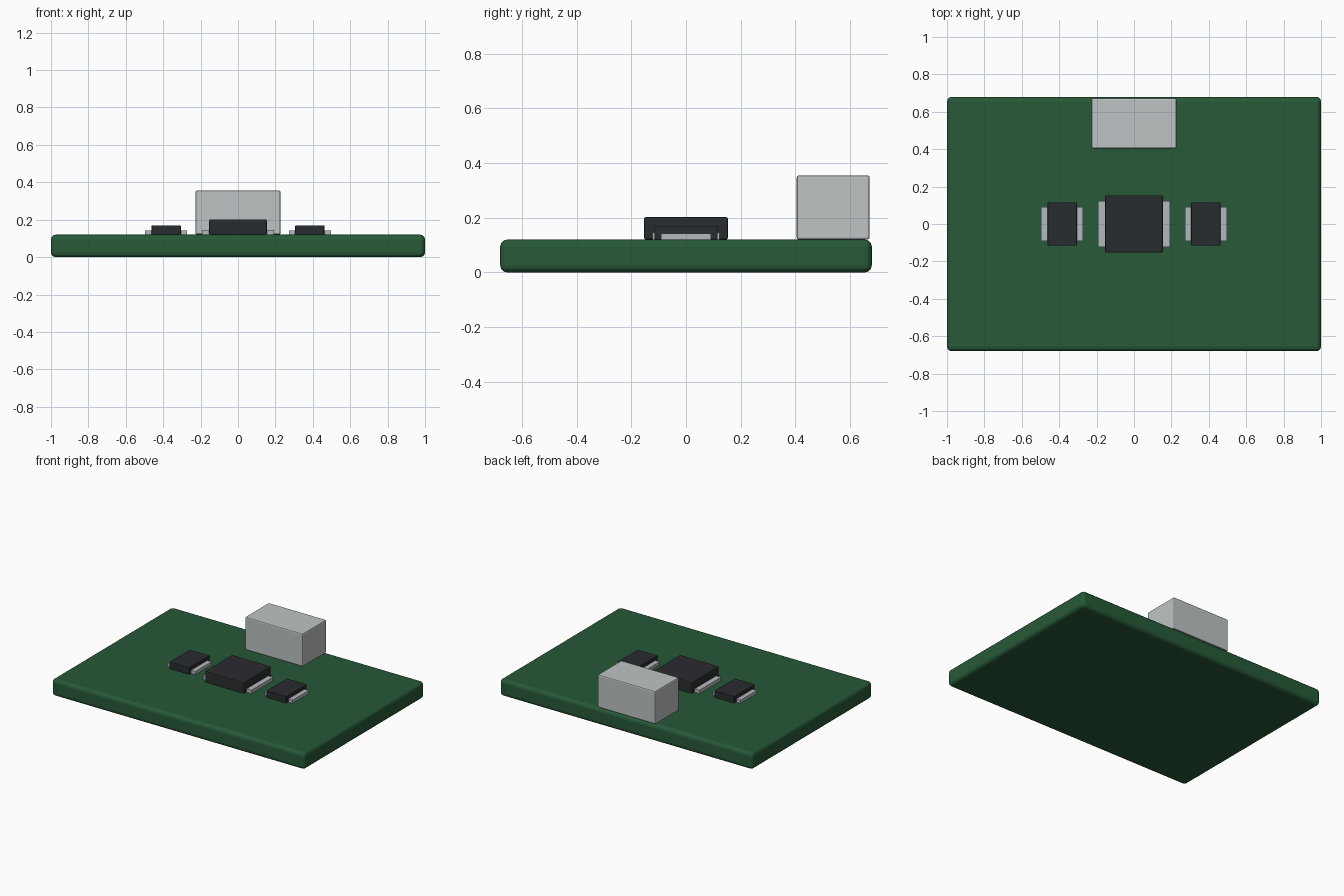
import bpy

if "Cube" in bpy.data.objects:
    bpy.data.objects.remove(bpy.data.objects["Cube"])


def material(name, color):
    m = bpy.data.materials.new(name)
    m.diffuse_color = (*color, 1)
    m.use_nodes = True
    m.node_tree.nodes["Principled BSDF"].inputs["Base Color"].default_value = m.diffuse_color
    return m


GREEN = material("board_green", (0.02, 0.10, 0.04))
BLACK = material("package_black", (0.022, 0.025, 0.029))
METAL = material("shell_metal", (0.52, 0.55, 0.55))
SOLDER = material("solder_metal", (0.45, 0.48, 0.50))


def box(name, x, y, z, mat, bevel=0.0, segments=2):
    """Box from (min, max) ranges on each axis, with rounded edges."""
    spans = (x, y, z)
    bpy.ops.mesh.primitive_cube_add(size=1, location=[(a + b) / 2 for a, b in spans])
    ob = bpy.context.object
    ob.name = name
    ob.scale = [b - a for a, b in spans]
    bpy.ops.object.transform_apply(location=False, rotation=False, scale=True)
    ob.data.materials.append(mat)
    if bevel:
        mod = ob.modifiers.new("rounded_edges", 'BEVEL')
        mod.width = bevel
        mod.segments = segments
    return ob


TOP = 0.12


def chip(name, cx, half_x, half_y, height, pad_out, pad_half_y, pad_height, bevel):
    """Black package with a solder strip sticking out on each side."""
    box(name + "_body", (cx - half_x, cx + half_x), (-half_y, half_y),
        (TOP, height), BLACK, bevel)
    for side, label in ((-1, "left"), (1, "right")):
        xs = sorted((cx + side * (half_x - 0.012), cx + side * pad_out))
        box(f"{name}_{label}_contact", xs, (-pad_half_y, pad_half_y),
            (TOP, pad_height), SOLDER)


# Circuit board
box("circuit_board", (-1, 1), (-0.68, 0.68), (0, TOP), GREEN, 0.025, 3)

# Connector shell at the back edge
box("connector_shell", (-0.228, 0.228), (0.405, 0.672), (TOP, 0.355), METAL, 0.008)

# Main chip and the two small components beside it
chip("main_chip", 0, 0.154, 0.153, 0.202, 0.192, 0.122, 0.145, 0.006)
for cx, label in ((-0.384, "left"), (0.384, "right")):
    chip(label + "_component", cx, 0.078, 0.116, 0.17, 0.112, 0.092, 0.143, 0.004)
